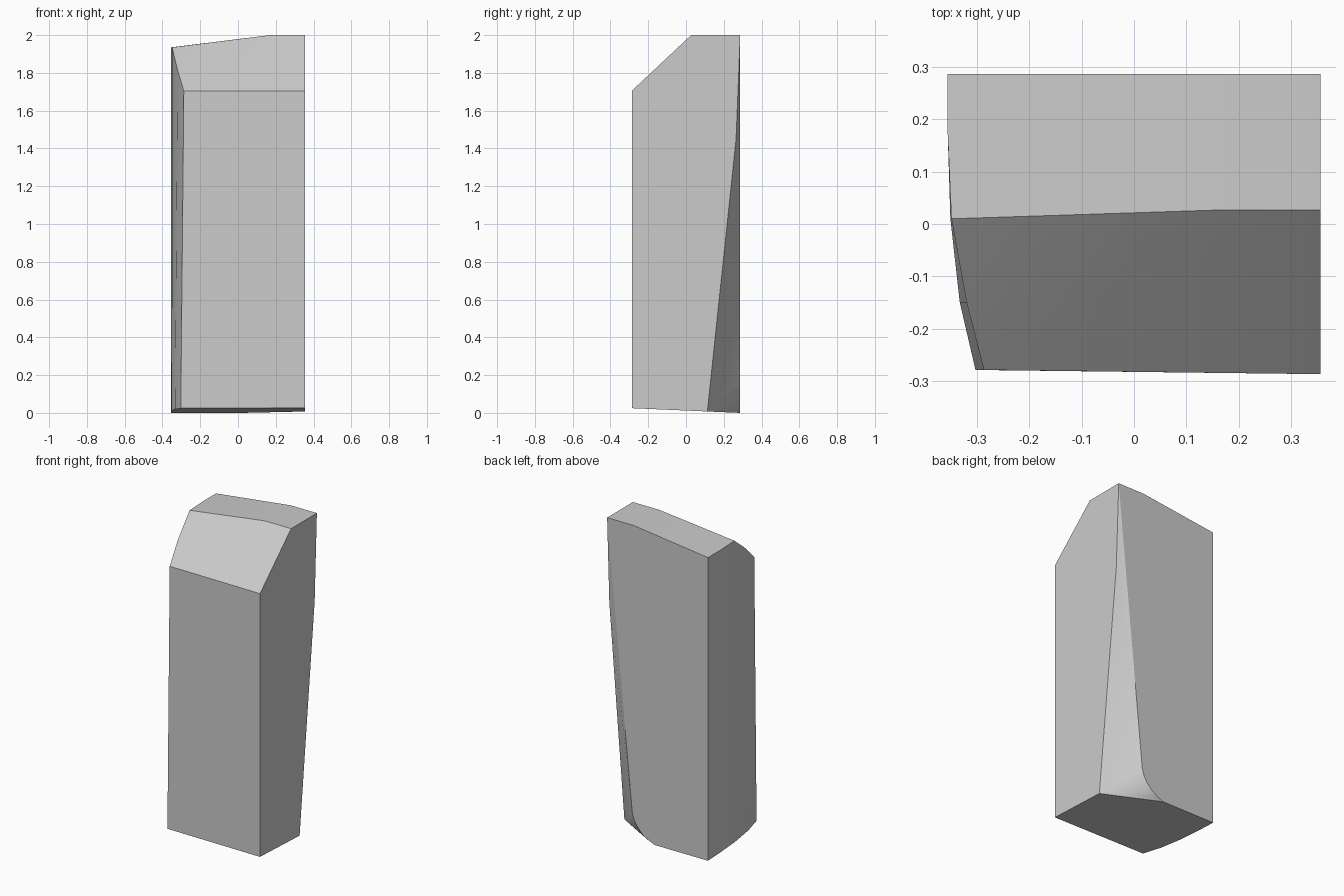
import bpy
import bmesh

cube = bpy.data.objects.get("Cube")
if cube:
    bpy.data.objects.remove(cube, do_unlink=True)

WIDTH, DEPTH, HEIGHT = 0.356, 0.287, 2.0     # half width, half depth, full height
SHOULDER, LOW_TOP, BEND = 1.705, 1.935, 0.17

bm = bmesh.new()
panel_of = {}


def point(x, y, z):
    return bm.verts.new((x, y, z))


def floor_point(x, y):
    """Point on the gently sloping underside."""
    return point(x, y, 0.022 * (1 - y / DEPTH) / 1.76)


def panel(name, *loops):
    """Faces of one panel are smooth together and sharp against the others."""
    for loop in loops:
        panel_of[bm.faces.new(loop)] = name


# Bowed side outline, from the back to the front
outline = [(-WIDTH, DEPTH), (-WIDTH, BEND), (-0.351, 0.01), (-0.333, -0.15), (-0.303, -0.279)]
side_low = [floor_point(x, y) for x, y in outline]
rim = [(-WIDTH, LOW_TOP), (-WIDTH, LOW_TOP), (-0.349, LOW_TOP), (-0.32, 1.815), (-0.287, SHOULDER)]
side_high = [point(x, y, z) for (x, z), (_, y) in zip(rim, outline)]

# Straight side corners and the top ridge
front_low = floor_point(WIDTH, -DEPTH)
front_high = point(WIDTH, -DEPTH, SHOULDER)
ridge_end = point(WIDTH, 0.027, HEIGHT)
ridge_bend = point(BEND, 0.027, HEIGHT)
back_bend = point(BEND, DEPTH, HEIGHT)
back_top = point(WIDTH, DEPTH, HEIGHT)

# Tapering cut on the back corner, flaring out at its foot
cut_low = floor_point(WIDTH, 0.113)
cut_mid = point(WIDTH, 0.265, 1.45)
flare = [floor_point(0.02, DEPTH)]
flare += [point(x, DEPTH, z) for x, z in
          [(0.065, 0.018), (0.105, 0.043), (0.14, 0.08), (0.163, 0.115), (0.178, 0.16)]]

# Panels of the block
panel("bowed_side", *[(side_low[i], side_low[i + 1], side_high[i + 1], side_high[i])
                      for i in range(len(outline) - 1)])
panel("front", (side_low[-1], front_low, front_high, side_high[-1]))
panel("slope", (side_high[-1], front_high, ridge_end, ridge_bend),
      (side_high[-1], ridge_bend, side_high[2], side_high[3]))
panel("top", (ridge_bend, ridge_end, back_top, back_bend),
      (side_high[2], ridge_bend, back_bend, side_high[0], side_high[1]))
panel("straight_side", (front_low, cut_low, cut_mid, back_top, ridge_end, front_high))
panel("corner_cut", *[(cut_low, a, b) for a, b in zip(flare, flare[1:])],
      (cut_low, flare[-1], cut_mid), (cut_mid, flare[-1], back_top))
panel("back", (side_low[0], side_high[0], back_bend, back_top, *reversed(flare)))
panel("underside", (*side_low, front_low, cut_low, flare[0]))

bmesh.ops.recalc_face_normals(bm, faces=bm.faces)
for face in bm.faces:
    face.smooth = True
for edge in bm.edges:
    edge.smooth = len({panel_of[face] for face in edge.link_faces}) == 1

mesh = bpy.data.meshes.new("tapered_block")
bm.to_mesh(mesh)
bm.free()
block = bpy.data.objects.new("tapered_block", mesh)
bpy.context.collection.objects.link(block)

# Plain grey finish
grey = bpy.data.materials.new("light_grey")
grey.use_nodes = True
colour = (0.6, 0.6, 0.6, 1)
grey.diffuse_color = colour
grey.node_tree.nodes["Principled BSDF"].inputs["Base Color"].default_value = colour
mesh.materials.append(grey)
